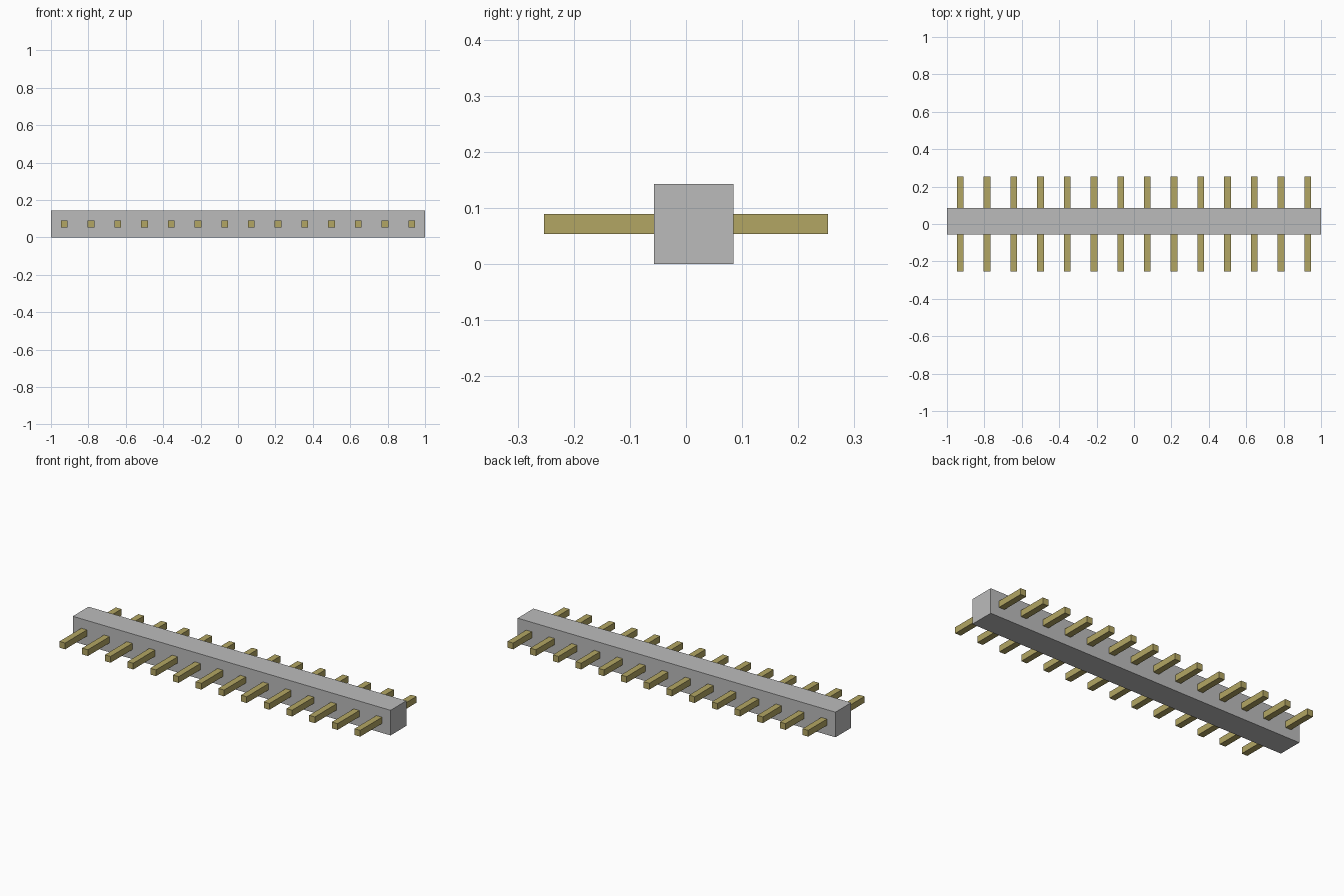
import bpy

if "Cube" in bpy.data.objects:
    bpy.data.objects.remove(bpy.data.objects["Cube"], do_unlink=True)


def make_material(name, rgb):
    mat = bpy.data.materials.new(name)
    mat.use_nodes = True
    color = (*rgb, 1.0)
    mat.diffuse_color = color
    mat.node_tree.nodes["Principled BSDF"].inputs["Base Color"].default_value = color
    return mat


def add_box(name, low, high, mat):
    center = [(a + b) / 2 for a, b in zip(low, high)]
    bpy.ops.mesh.primitive_cube_add(size=1, location=center)
    box = bpy.context.object
    box.name = name
    box.scale = [b - a for a, b in zip(low, high)]
    bpy.ops.object.transform_apply(location=False, rotation=False, scale=True)
    box.data.materials.append(mat)
    return box


grey = make_material("grey plastic", (0.5, 0.5, 0.5))
gold = make_material("gold metal", (0.45, 0.38, 0.125))

PIN_COUNT = 14
PITCH = 2 / PIN_COUNT
HALF_PIN = PITCH / 8

# Square housing bar, set slightly towards the back
add_box("housing", (-1, -0.057, 0), (1, 0.085, PITCH), grey)

# Row of square pins passing through the housing
for i in range(PIN_COUNT):
    x = -1 + PITCH * (i + 0.5)
    z = PITCH / 2
    add_box(f"pin_{i + 1}",
            (x - HALF_PIN, -0.253, z - HALF_PIN),
            (x + HALF_PIN, 0.253, z + HALF_PIN), gold)
